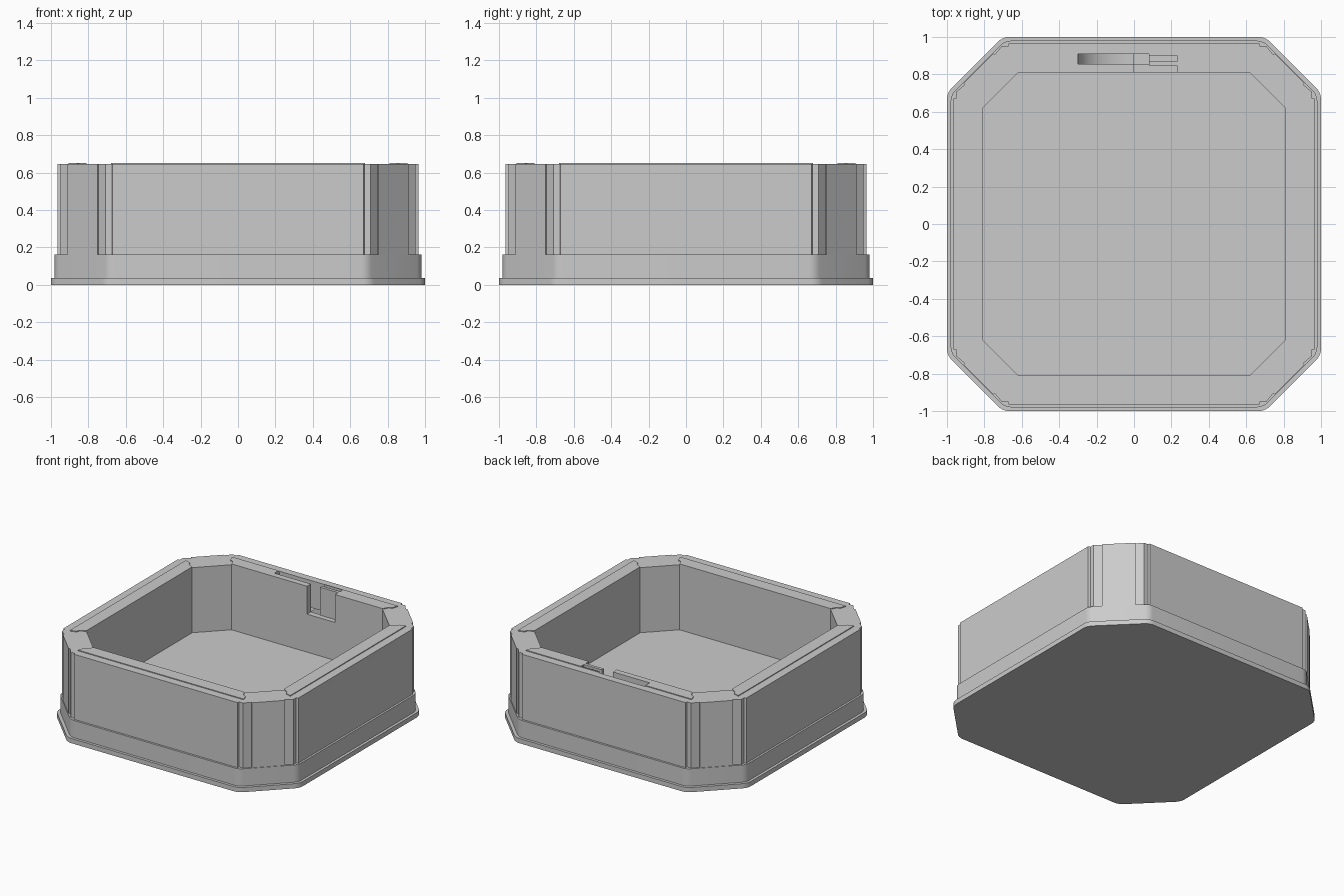
import bpy, bmesh, math

cube = bpy.data.objects.get("Cube")
if cube:
    bpy.data.objects.remove(cube, do_unlink=True)

grey = bpy.data.materials.new("light grey plastic")
grey.use_nodes = True
grey.diffuse_color = (0.6, 0.6, 0.6, 1)
grey.node_tree.nodes["Principled BSDF"].inputs["Base Color"].default_value = (0.6, 0.6, 0.6, 1)


def loft(name, rings):
    """Solid through a stack of equal-length 3D rings, capped at both ends."""
    bm = bmesh.new()
    rows = [[bm.verts.new(p) for p in ring] for ring in rings]
    n = len(rows[0])
    for low, high in zip(rows, rows[1:]):
        for i in range(n):
            j = (i + 1) % n
            bm.faces.new((low[i], low[j], high[j], high[i]))
    bm.faces.new(rows[0][::-1])
    bm.faces.new(rows[-1])
    bmesh.ops.recalc_face_normals(bm, faces=bm.faces)
    mesh = bpy.data.meshes.new(name)
    bm.to_mesh(mesh)
    bm.free()
    mesh.materials.append(grey)
    obj = bpy.data.objects.new(name, mesh)
    bpy.context.collection.objects.link(obj)
    return obj


def prism(name, outline, z0, z1):
    return loft(name, [[(x, y, z) for x, y in outline] for z in (z0, z1)])


def box(name, x0, x1, y0, y1, z0, z1):
    return prism(name, [(x0, y0), (x1, y0), (x1, y1), (x0, y1)], z0, z1)


def spin(corner):
    """Repeat the outline of one corner around all four corners."""
    out = list(corner)
    for _ in range(3):
        corner = [(-y, x) for x, y in corner]
        out += corner
    return out


def soft_octagon(half, chamfer, radius, steps=5):
    """Octagon whose eight corners are rounded by arcs."""
    t = radius * math.tan(math.pi / 8)
    flat = half - chamfer
    arc = []
    for k in range(steps + 1):
        a = math.pi / 4 * k / steps
        arc.append((half - radius + radius * math.cos(a), flat - t + radius * math.sin(a)))
    return spin(arc + [(y, x) for x, y in reversed(arc)])


def cut(obj, cutters):
    for cutter in cutters:
        mod = obj.modifiers.new("cut", 'BOOLEAN')
        mod.operation = 'DIFFERENCE'
        mod.solver = 'EXACT'
        mod.object = cutter
    bpy.context.view_layer.update()
    deps = bpy.context.evaluated_depsgraph_get()
    mesh = bpy.data.meshes.new_from_object(obj.evaluated_get(deps))
    obj.modifiers.clear()
    obj.data = mesh


FLANGE, FLOOR, RIM, TOP, SLOT = 0.035, 0.163, 0.646, 0.652, 0.445

# Base: flange and skirt, whose top is the floor of the tray
flange = prism("base_flange", soft_octagon(1.0, 0.298, 0.09), 0, FLANGE)
skirt = prism("base_skirt", soft_octagon(0.98, 0.29, 0.08), FLANGE, FLOOR)

# Walls: octagon with stepped pilasters at the chamfered corners
half_corner = [(0.965, 0.67), (0.95, 0.675), (0.95, 0.708), (0.905, 0.745), (0.912, 0.752)]
corner = half_corner + [(y, x) for x, y in reversed(half_corner)]
walls = prism("walls", spin(corner), FLOOR, RIM)

# Thin raised lip on each side of the rim, with stepped ends at the corners
half_lip = [(0.62, 0.81), (0.64, 0.85), (0.665, 0.86), (0.68, 0.905)]
lip_outline = half_lip + [(-x, y) for x, y in reversed(half_lip)]
lips = []
for i, side in enumerate(("back", "right", "front", "left")):
    c, s = math.cos(i * math.pi / 2), math.sin(i * math.pi / 2)
    ring = [(x * c + y * s, y * c - x * s) for x, y in lip_outline]
    lips.append(prism("rim_lip_" + side, ring, RIM, TOP))

# Cavity, and the latch slots in the back wall
cavity = prism("cavity_cutter", spin([(0.81, 0.62), (0.62, 0.81)]), 0.1, 1.0)
ramp = [(0.08, SLOT), (0.08, 0.8), (-0.3, 0.8)]
for k in range(13):
    a = math.pi / 2 * k / 12
    ramp.append((-0.3 * math.cos(a), TOP - (TOP - SLOT) * math.sin(a)))
latch_cutters = [
    loft("ramp_cutter", [[(x, y, z) for x, z in ramp] for y in (0.855, 0.91)]),
    box("pocket_cutter", 0.0, 0.08, 0.78, 0.86, SLOT, 0.8),
    box("outer_slot_cutter", 0.07, 0.23, 0.87, 0.9, SLOT, 0.8),
    box("inner_slot_cutter", 0.07, 0.23, 0.78, 0.847, SLOT, 0.8),
]
cut(walls, [cavity] + latch_cutters)
cut(lips[0], latch_cutters)
for cutter in [cavity] + latch_cutters:
    bpy.data.objects.remove(cutter, do_unlink=True)

# Smooth the rounded parts, keeping edges sharp
for obj in (flange, skirt, walls):
    bpy.ops.object.select_all(action='DESELECT')
    obj.select_set(True)
    bpy.context.view_layer.objects.active = obj
    bpy.ops.object.shade_smooth_by_angle(angle=math.radians(20))
